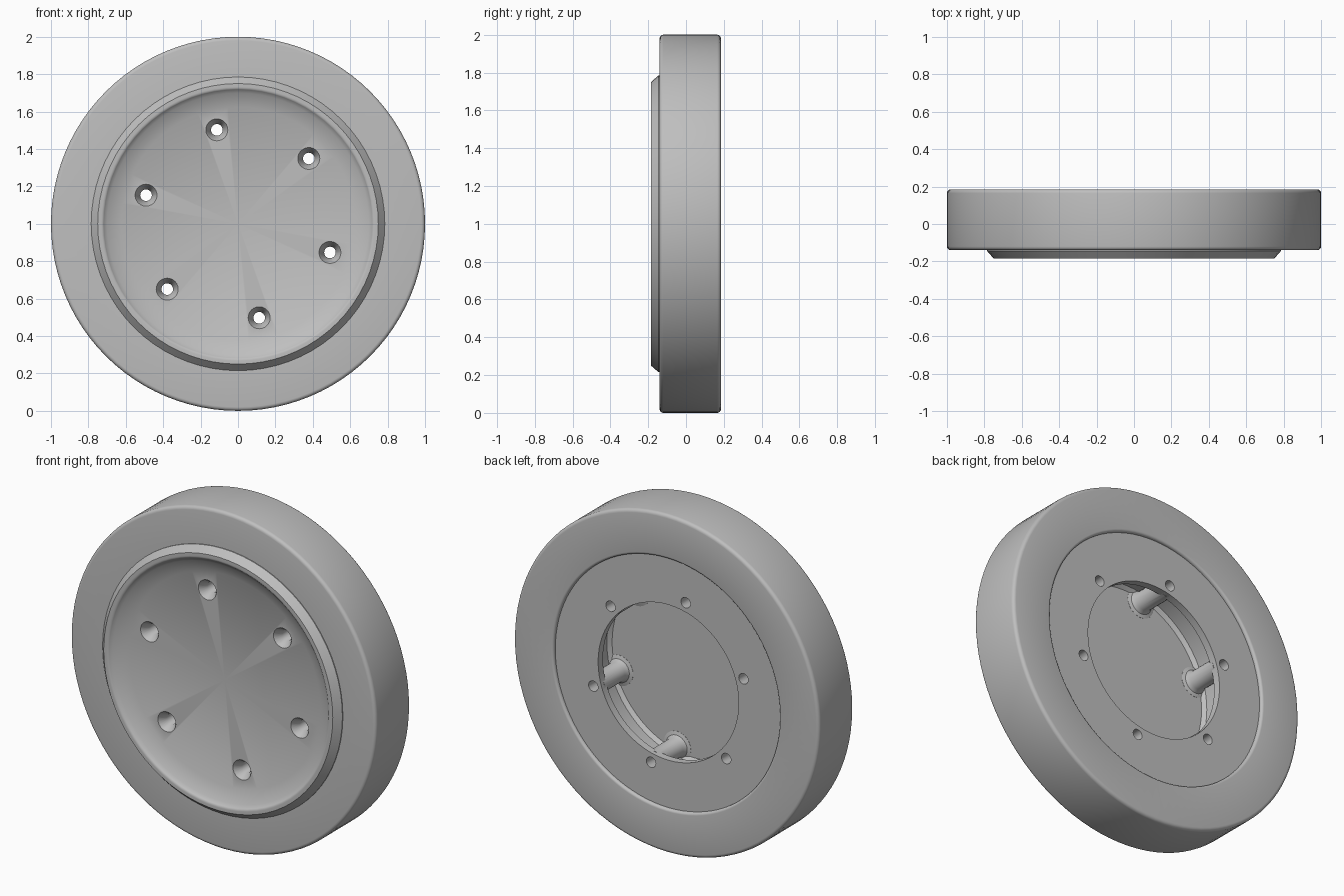
import bpy
import bmesh
from math import pi, sin, cos, radians

cube = bpy.data.objects.get("Cube")
if cube:
    bpy.data.objects.remove(cube, do_unlink=True)

grey = bpy.data.materials.new("plain grey")
grey.use_nodes = True
colour = (0.52, 0.52, 0.52, 1)
grey.diffuse_color = colour
grey.node_tree.nodes["Principled BSDF"].inputs["Base Color"].default_value = colour


def lathe(name, profile, segments, cx=0.0, cz=1.0):
    """Turn a closed (radius, y) profile around an axis parallel to y."""
    bm = bmesh.new()
    rings = []
    for r, y in profile:
        if r == 0:
            rings.append([bm.verts.new((cx, y, cz))] * segments)
        else:
            angles = [2 * pi * i / segments for i in range(segments)]
            rings.append([bm.verts.new((cx + r * cos(a), y, cz + r * sin(a)))
                          for a in angles])
    for k, ring in enumerate(rings):
        after = rings[(k + 1) % len(rings)]
        for i in range(segments):
            j = (i + 1) % segments
            corners = list(dict.fromkeys((ring[i], ring[j], after[j], after[i])))
            if len(corners) > 2:
                bm.faces.new(corners)
    bmesh.ops.recalc_face_normals(bm, faces=bm.faces)
    mesh = bpy.data.meshes.new(name)
    bm.to_mesh(mesh)
    bm.free()
    mesh.materials.append(grey)
    obj = bpy.data.objects.new(name, mesh)
    bpy.context.collection.objects.link(obj)
    return obj


def select(obj):
    bpy.ops.object.select_all(action='DESELECT')
    obj.select_set(True)
    bpy.context.view_layer.objects.active = obj


def combine(target, tool, operation):
    """Apply a boolean and remove its tool."""
    mod = target.modifiers.new("boolean", 'BOOLEAN')
    mod.operation = operation
    mod.solver = 'EXACT'
    mod.object = tool
    select(target)
    bpy.ops.object.modifier_apply(modifier=mod.name)
    bpy.data.objects.remove(tool, do_unlink=True)


def arc(r, y, radius, start, end, steps=4):
    """Profile points around a rounded corner."""
    angles = [radians(start + (end - start) * i / steps) for i in range(steps + 1)]
    return [(r + radius * cos(a), y + radius * sin(a)) for a in angles]


# Outer ring with softly rounded edges
back, front, soft = 0.185, -0.14, 0.02
tyre = lathe("outer_ring",
             [(0.74, front)]
             + arc(1 - soft, front + soft, soft, -90, 0)
             + arc(1 - soft, back - soft, soft, 0, 90)
             + arc(0.755, back - 0.015, 0.015, 90, 180), 96)

# Hub: dished front, raised lip, hollow back with an inward flange
hub = lathe("hub",
            [(0, -0.125), (0.625, -0.125), (0.7, -0.167)]
            + arc(0.732, -0.165, 0.02, 210, 270)
            + [(0.75, -0.185), (0.785, -0.145), (0.785, -0.13), (0.76, -0.13),
               (0.76, 0.165), (0.46, 0.165), (0.46, 0.12), (0.56, 0.12),
               (0.56, -0.06), (0.54, -0.08), (0, -0.08)], 72)

# Screw posts inside the hollow, then countersunk holes through them
spots = [(0.515 * cos(radians(42.7 + 60 * k)),
          1 + 0.515 * sin(radians(42.7 + 60 * k))) for k in range(6)]
for x, z in spots:
    post = lathe("screw_post", [(0, -0.1), (0.09, -0.1), (0.09, -0.079),
                                (0.07, -0.073), (0.058, -0.05),
                                (0.058, 0.14), (0, 0.14)], 24, x, z)
    combine(hub, post, 'UNION')
for x, z in spots:
    hole = lathe("screw_hole", [(0, -0.135), (0.065, -0.135), (0.031, -0.08),
                                (0.031, 0.2), (0, 0.2)], 24, x, z)
    combine(hub, hole, 'DIFFERENCE')

for part in (tyre, hub):
    select(part)
    bpy.ops.object.shade_smooth_by_angle(angle=radians(32))
